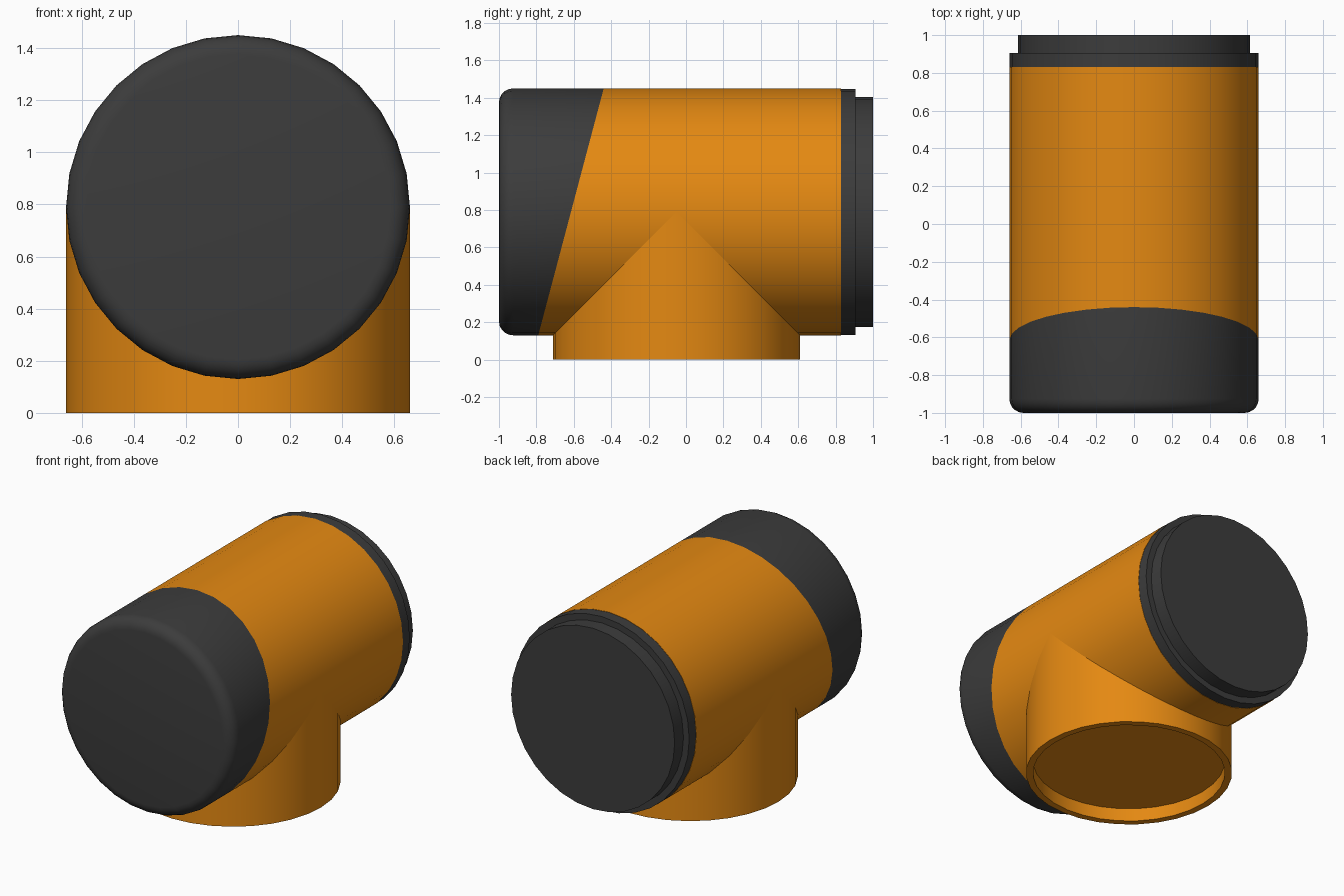
import bpy, bmesh, math
from mathutils import Vector, Matrix

cube = bpy.data.objects.get("Cube")
if cube:
    bpy.data.objects.remove(cube, do_unlink=True)

SIDES = 32
RADIUS = 0.66
AXIS_Z = 0.79


def material(name, color):
    mat = bpy.data.materials.new(name)
    mat.use_nodes = True
    mat.diffuse_color = color
    bsdf = mat.node_tree.nodes["Principled BSDF"]
    bsdf.inputs["Base Color"].default_value = color
    bsdf.inputs["Roughness"].default_value = 0.6
    return mat


orange = material("orange", (0.78, 0.25, 0.006, 1))
charcoal = material("charcoal", (0.045, 0.045, 0.045, 1))


def lathe(profile, place):
    """Revolve (radius, height) points about z, cap both ends, then move into place."""
    bm = bmesh.new()
    rings = []
    for r, h in profile:
        ring = []
        for i in range(SIDES):
            a = math.tau * i / SIDES
            ring.append(bm.verts.new((r * math.cos(a), r * math.sin(a), h)))
        rings.append(ring)
    for low, high in zip(rings, rings[1:]):
        for i in range(SIDES):
            j = (i + 1) % SIDES
            bm.faces.new((low[i], low[j], high[j], high[i]))
    bm.faces.new(rings[0][::-1])
    bm.faces.new(rings[-1])
    bmesh.ops.recalc_face_normals(bm, faces=bm.faces)
    bm.transform(place)
    return bm


def finish(bm, name, mats):
    mesh = bpy.data.meshes.new(name)
    bm.to_mesh(mesh)
    bm.free()
    for mat in mats:
        mesh.materials.append(mat)
    obj = bpy.data.objects.new(name, mesh)
    bpy.context.collection.objects.link(obj)
    bpy.ops.object.select_all(action='DESELECT')
    obj.select_set(True)
    bpy.context.view_layer.objects.active = obj
    bpy.ops.object.shade_smooth_by_angle(angle=math.radians(35))
    return obj


# Lathe axis laid along +y at the height of the barrel
along_y = Matrix.Translation((0, 0, AXIS_Z)) @ Matrix.Rotation(-math.pi / 2, 4, 'X')

# Barrel with a rounded front end, split into two colours by a slanted cut
ROUND = 0.075
barrel_profile = []
for step in range(6):
    a = math.pi / 2 * step / 5
    barrel_profile.append((RADIUS - ROUND + ROUND * math.sin(a),
                           -1 + ROUND - ROUND * math.cos(a)))
barrel_profile.append((RADIUS, 0.83))
barrel = lathe(barrel_profile, along_y)
cut_point = Vector((0, -0.44, 1.45))
cut_normal = Vector((0, 1.32, -0.35)).normalized()
bmesh.ops.bisect_plane(barrel, geom=barrel.verts[:] + barrel.edges[:] + barrel.faces[:],
                       plane_co=cut_point, plane_no=cut_normal)
for face in barrel.faces:
    front = (face.calc_center_median() - cut_point).dot(cut_normal) < 0
    face.material_index = 1 if front else 0
finish(barrel, "barrel", [orange, charcoal])

# Stepped rear cap
collar = lathe([(RADIUS - 0.002, 0.83), (RADIUS - 0.002, 0.905),
                (0.615, 0.905), (0.615, 1.0)], along_y)
finish(collar, "rear_cap", [charcoal])

# Upright branch, hollowed underneath
branch = lathe([(0.615, 0.09), (0.615, 0), (RADIUS, 0), (RADIUS, AXIS_Z)],
               Matrix.Translation((0, -0.05, 0)))
finish(branch, "branch_pipe", [orange])
